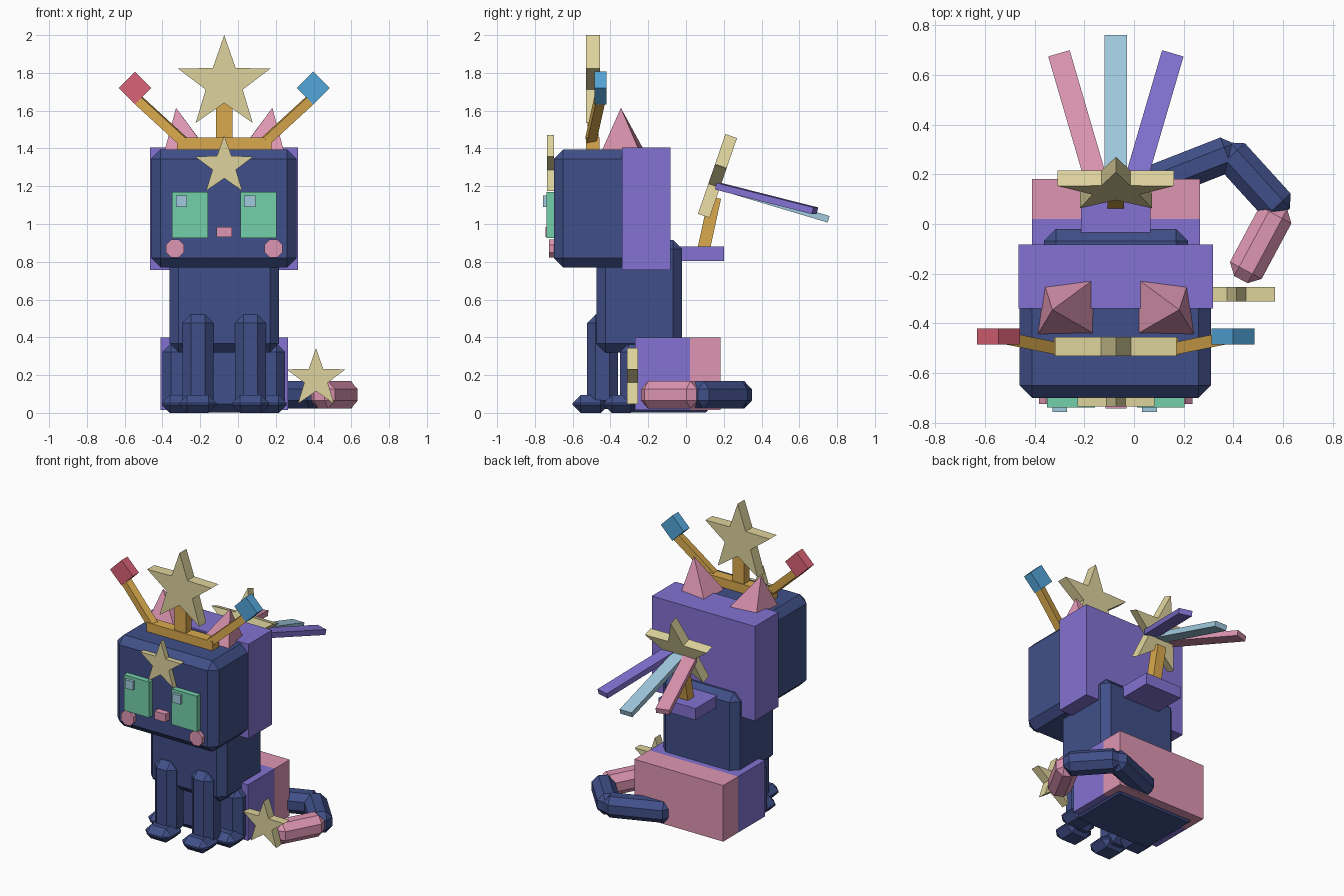
import bpy, bmesh, math
from mathutils import Matrix, Vector

if "Cube" in bpy.data.objects:
    bpy.data.objects.remove(bpy.data.objects["Cube"])

CX = -0.073  # mirror plane of the figure


def material(name, r, g, b):
    lin = [((c / 255 + 0.055) / 1.055) ** 2.4 for c in (r, g, b)] + [1]
    m = bpy.data.materials.new(name)
    m.use_nodes = True
    m.diffuse_color = lin
    m.node_tree.nodes["Principled BSDF"].inputs["Base Color"].default_value = lin
    return m


NAVY = material("navy", 64, 79, 136)
PURPLE = material("purple", 131, 114, 210)
PINK = material("pink", 222, 150, 178)
GOLD = material("gold", 218, 170, 78)
CREAM = material("cream", 222, 211, 157)
GREEN = material("green", 116, 208, 170)
BLUE = material("blue", 84, 166, 218)
RED = material("red", 218, 98, 118)
PALE = material("pale blue", 160, 202, 222)


def finish(name, bm, mat, bevel=0):
    bmesh.ops.recalc_face_normals(bm, faces=bm.faces)
    me = bpy.data.meshes.new(name)
    bm.to_mesh(me)
    bm.free()
    me.materials.append(mat)
    ob = bpy.data.objects.new(name, me)
    bpy.context.collection.objects.link(ob)
    if bevel:
        mod = ob.modifiers.new("chamfer", "BEVEL")
        mod.width, mod.segments = bevel, 1
    return ob


def box(name, mat, x, y, z, bevel=0):
    """Box given by its (min, max) range on each axis."""
    mid = [(a + b) / 2 for a, b in (x, y, z)]
    size = [b - a for a, b in (x, y, z)]
    bm = bmesh.new()
    bmesh.ops.create_cube(bm, matrix=Matrix.Translation(mid) @ Matrix.Diagonal((*size, 1)))
    return finish(name, bm, mat, bevel)


def beam(name, mat, start, end, width, thick, bevel=0):
    """Bar between two points, its width kept level."""
    a, b = Vector(start), Vector(end)
    d = (b - a).normalized()
    side = d.cross(Vector((0, 0, 1))).normalized()
    rot = Matrix((side, d.cross(side), d)).transposed().to_4x4()
    bm = bmesh.new()
    bmesh.ops.create_cube(bm, matrix=Matrix.Translation((a + b) / 2) @ rot
                          @ Matrix.Diagonal((width, thick, (b - a).length, 1)))
    return finish(name, bm, mat, bevel)


def star(name, centre, radius, depth, tilt=0):
    bm = bmesh.new()
    ring = []
    for i in range(10):
        r = radius if i % 2 == 0 else radius * 0.4
        a = i * math.pi / 5
        ring.append(bm.verts.new((r * math.sin(a), -depth / 2, r * math.cos(a))))
    face = bm.faces.new(ring)
    new = bmesh.ops.extrude_face_region(bm, geom=[face])["geom"]
    bmesh.ops.translate(bm, vec=(0, depth, 0),
                        verts=[v for v in new if isinstance(v, bmesh.types.BMVert)])
    bm.transform(Matrix.Translation(centre) @ Matrix.Rotation(-tilt, 4, "X"))
    return finish(name, bm, CREAM)


# Head, hood and torso
box("head", NAVY, (-0.46, 0.31), (-0.70, -0.12), (0.77, 1.395), 0.05)
box("hood", PURPLE, (-0.465, 0.318), (-0.34, -0.083), (0.757, 1.405))
box("torso", NAVY, (-0.363, 0.217), (-0.475, -0.02), (0.32, 0.915), 0.048)

# Haunches with two-tone wrap
box("haunches", NAVY, (-0.40, 0.25), (-0.35, 0.15), (0.003, 0.368), 0.045)
box("wrap_front", PURPLE, (-0.41, 0.265), (-0.27, 0.02), (0.015, 0.40))
box("wrap_back", PINK, (-0.41, 0.265), (0.02, 0.182), (0.015, 0.40))

# Parts paired on both sides
for s, label in ((-1, "right"), (1, "left")):
    leg = CX + s * 0.14
    box(label + "_front_leg", NAVY, (leg - 0.082, leg + 0.082), (-0.525, -0.36), (0.02, 0.52), 0.045)
    box(label + "_front_paw", NAVY, (leg - 0.098, leg + 0.098), (-0.60, -0.41), (0, 0.095), 0.042)
    hind = CX + s * 0.235
    box(label + "_hind_paw", NAVY, (hind - 0.095, hind + 0.095), (-0.435, -0.25), (0, 0.095), 0.042)

    eye = CX + s * 0.181
    box(label + "_eye", GREEN, (eye - 0.096, eye + 0.096), (-0.738, -0.69), (0.925, 1.17))
    shine = eye - 0.045
    box(label + "_eye_shine", PALE, (shine - 0.03, shine + 0.03), (-0.757, -0.73), (1.09, 1.15))

    # Cheek: eight-sided disc
    bm = bmesh.new()
    bmesh.ops.create_cone(bm, cap_ends=True, segments=8, radius1=0.052, radius2=0.052, depth=0.04,
                          matrix=Matrix.Translation((CX + s * 0.261, -0.705, 0.87))
                          @ Matrix.Rotation(math.pi / 2, 4, "X") @ Matrix.Rotation(math.pi / 8, 4, "Z"))
    finish(label + "_cheek", bm, PINK)

    # Ear: pyramid leaning outwards
    bm = bmesh.new()
    base = [bm.verts.new((CX + s * x, y, 1.39)) for x, y in
            ((0.315, -0.445), (0.287, -0.248), (0.088, -0.222), (0.09, -0.44))]
    tip = bm.verts.new((CX + s * 0.255, -0.345, 1.615))
    bm.faces.new(base)
    for i in range(4):
        bm.faces.new((base[i], base[(i + 1) % 4], tip))
    finish(label + "_ear", bm, PINK)

    # Crown arm with a jewel standing on its corner
    beam(label + "_crown_arm", GOLD, (CX + s * 0.22, -0.505, 1.44),
         (CX + s * 0.465, -0.455, 1.665), 0.05, 0.05)
    bm = bmesh.new()
    bmesh.ops.create_cube(bm, matrix=Matrix.Translation((CX + s * 0.472, -0.453, 1.72))
                          @ Matrix.Rotation(math.pi / 4, 4, "Y") @ Matrix.Diagonal((0.123, 0.065, 0.123, 1)))
    finish(label + "_jewel", bm, RED if s < 0 else BLUE)

box("nose", PINK, (CX - 0.042, CX + 0.042), (-0.743, -0.69), (0.93, 0.985))
star("forehead_star", (CX, -0.717, 1.307), 0.163, 0.036)

# Crown
box("crown_band", GOLD, (CX - 0.25, CX + 0.25), (-0.53, -0.457), (1.39, 1.457))
box("crown_post", GOLD, (CX - 0.044, CX + 0.044), (-0.522, -0.463), (1.44, 1.70))
star("crown_star", (CX, -0.493, 1.743), 0.257, 0.075)

# Back shelf, post, star and ribbons
box("back_shelf", PURPLE, (CX - 0.14, CX + 0.14), (-0.06, 0.20), (0.803, 0.882))
beam("back_post", GOLD, (CX, 0.09, 0.85), (CX, 0.153, 1.14), 0.066, 0.066)
star("back_star", (CX, 0.159, 1.232), 0.247, 0.065, math.radians(19))
for name, mat, spread, y, z in (("right_ribbon", PINK, -1, 0.683, 1.07),
                                ("middle_ribbon", PALE, 0, 0.755, 1.025),
                                ("left_ribbon", PURPLE, 1, 0.683, 1.07)):
    beam(name, mat, (CX + spread * 0.078, 0.17, 1.20), (CX + spread * 0.228, y, z), 0.09, 0.036)

# Curled tail and its star
path = [(0.04, 0.15, 0.095), (0.385, 0.285, 0.095), (0.585, 0.065, 0.095), (0.435, -0.215, 0.095)]
for i, part in enumerate(("tail_base", "tail_middle", "tail_tip")):
    a, b = Vector(path[i]), Vector(path[i + 1])
    reach = (b - a).normalized() * (0.03 if i < 2 else 0.01)
    beam(part, PINK if i == 2 else NAVY, a - reach, b + reach, 0.145, 0.145, 0.042)
star("tail_star", (0.413, -0.283, 0.18), 0.163, 0.06)
